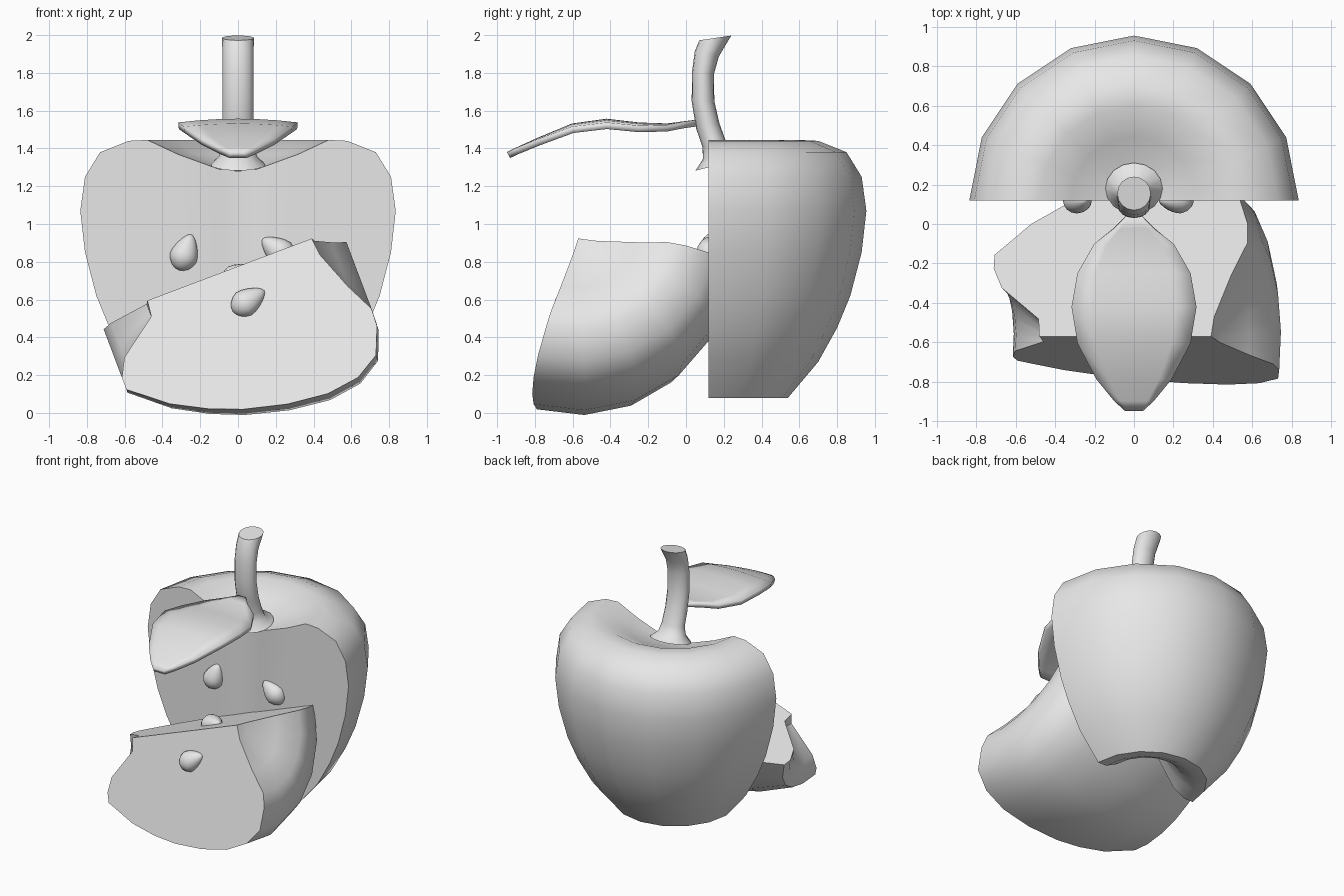
import bpy, bmesh
from math import cos, sin, pi, radians
from mathutils import Matrix, Vector

cube = bpy.data.objects.get("Cube")
if cube:
    bpy.data.objects.remove(cube, do_unlink=True)

grey = bpy.data.materials.new("light_grey")
grey.diffuse_color = (0.8, 0.8, 0.8, 1)
grey.use_nodes = True
grey.node_tree.nodes["Principled BSDF"].inputs["Base Color"].default_value = (0.8, 0.8, 0.8, 1)


def finish(bm, name, matrix=None, angle=42):
    bmesh.ops.recalc_face_normals(bm, faces=bm.faces)
    mesh = bpy.data.meshes.new(name)
    bm.to_mesh(mesh)
    bm.free()
    if matrix:
        mesh.transform(matrix)
    mesh.materials.append(grey)
    obj = bpy.data.objects.new(name, mesh)
    bpy.context.collection.objects.link(obj)
    bpy.ops.object.select_all(action="DESELECT")
    obj.select_set(True)
    bpy.context.view_layer.objects.active = obj
    bpy.ops.object.shade_smooth_by_angle(angle=radians(angle))
    return obj


# Fruit outline (radius, height) from the lower hollow to the stem hollow
CORE_LOW, CORE_HIGH = 0.35, 1.28
OUTLINE = [(0.09, 0.34), (0.25, 0.13), (0.35, 0.08), (0.42, 0.08), (0.58, 0.27),
           (0.68, 0.45), (0.75, 0.62), (0.81, 0.85), (0.835, 1.07), (0.81, 1.25),
           (0.73, 1.38), (0.58, 1.44), (0.48, 1.445), (0.32, 1.37), (0.1, 1.29)]


def fruit_piece(name, start, end, steps, matrix, groove=0.0):
    """Part turn of the outline, closed by two flat cuts meeting at the core."""
    bm = bmesh.new()
    low = bm.verts.new((0, groove, CORE_LOW))
    high = bm.verts.new((0, groove, CORE_HIGH))
    rows = []
    for i in range(steps + 1):
        t = radians(start + (end - start) * i / steps)
        rows.append([bm.verts.new((r * cos(t), r * sin(t), z)) for r, z in OUTLINE])
    for a, b in zip(rows, rows[1:]):
        bm.faces.new((low, a[0], b[0]))
        bm.faces.new((high, a[-1], b[-1]))
        for k in range(len(a) - 1):
            bm.faces.new((a[k], a[k + 1], b[k + 1], b[k]))
    for row in (rows[0], rows[-1]):
        bm.faces.new((low, row[0], row[-1], high))
        bm.faces.new(row)
    return finish(bm, name, matrix)


fruit_piece("half_fruit", 0, 180, 8, Matrix.Translation((0, 0.12, 0)), groove=0.025)

# Slice lying on its skin, with its core running up to the left
down, back, core = Vector((0.353, 0, -0.936)), Vector((0, 1, 0)), Vector((0.936, 0, 0.353))
ridge = Vector((-0.48, -0.57, 0.595))
frame = Matrix((down, back, core)).transposed().to_4x4()
slice_matrix = Matrix.Translation(ridge - core * CORE_LOW) @ frame
fruit_piece("fruit_slice", -17, 80, 5, slice_matrix)


# Seeds: teardrops half sunk in the cut faces
def seed(name, place, tip, normal):
    normal = Vector(normal).normalized()
    tip = Vector(tip)
    tip = (tip - normal * tip.dot(normal)).normalized()
    bm = bmesh.new()
    bmesh.ops.create_uvsphere(bm, u_segments=16, v_segments=10, radius=1)
    for v in bm.verts:
        taper = 1 - 0.45 * max(v.co.z + 0.3, 0) / 1.3
        v.co = (v.co.x * 0.078 * taper, v.co.y * 0.07 * taper, v.co.z * 0.1)
    turn = Matrix((normal.cross(tip), normal, tip)).transposed().to_4x4()
    finish(bm, name, Matrix.Translation(place) @ turn, 60)


def on_slice(angle, along, out):
    t = radians(angle)
    return ridge + core * along + (down * cos(t) + back * sin(t)) * out


def slice_normal(angle):
    t = radians(angle)
    return down * -sin(t) + back * cos(t)


seed("half_seed_right", (-0.28, 0.12, 0.85), (0.35, 0, 1), (0, -1, 0))
seed("half_seed_left", (0.21, 0.12, 0.86), (-0.8, 0, 0.6), (0, -1, 0))
seed("slice_seed_front", on_slice(-17, 0.5, 0.2), (0.8, 0, 0.55), -slice_normal(-17))
seed("slice_seed_top", on_slice(80, 0.5, 0.27), (0.8, -0.4, 0.3), slice_normal(80))

# Stem: elliptical rings (y, z, half width, half depth, slope)
STEM = [(0.18, 1.315, 0.145, 0.13, 0.25), (0.165, 1.36, 0.1, 0.075, 0.2),
        (0.15, 1.42, 0.085, 0.063, 0.2), (0.115, 1.52, 0.082, 0.062, 0.2),
        (0.09, 1.65, 0.082, 0.06, 0), (0.09, 1.8, 0.082, 0.058, -0.1),
        (0.11, 1.9, 0.082, 0.064, -0.2), (0.155, 1.985, 0.085, 0.085, 0.15)]
bm = bmesh.new()
rings = []
for y, z, rx, ry, slope in STEM:
    ring = []
    for i in range(16):
        a = 2 * pi * i / 16
        ring.append(bm.verts.new((rx * cos(a), y + ry * sin(a), z + slope * ry * sin(a))))
    rings.append(ring)
for a, b in zip(rings, rings[1:]):
    for i in range(16):
        j = (i + 1) % 16
        bm.faces.new((a[i], a[j], b[j], b[i]))
bm.faces.new(rings[0])
bm.faces.new(rings[-1])
finish(bm, "stem", angle=50)

# Leaf: rows (y, z, half width), slightly arched across
LEAF = [(0.06, 1.52, 0.02), (-0.02, 1.51, 0.1), (-0.1, 1.5, 0.2), (-0.25, 1.505, 0.285),
        (-0.42, 1.525, 0.315), (-0.6, 1.5, 0.285), (-0.78, 1.425, 0.19),
        (-0.89, 1.375, 0.1), (-0.94, 1.35, 0.045)]
bm = bmesh.new()
rows = []
for y, z, w in LEAF:
    rows.append([bm.verts.new((w * k / 3, y, z + 0.015 - 0.02 * (w * k / 0.95) ** 2))
                 for k in range(-3, 4)])
for a, b in zip(rows, rows[1:]):
    for k in range(6):
        bm.faces.new((a[k], a[k + 1], b[k + 1], b[k]))
leaf = finish(bm, "leaf")
thick = leaf.modifiers.new("thickness", "SOLIDIFY")
thick.thickness = 0.035
thick.offset = 0
